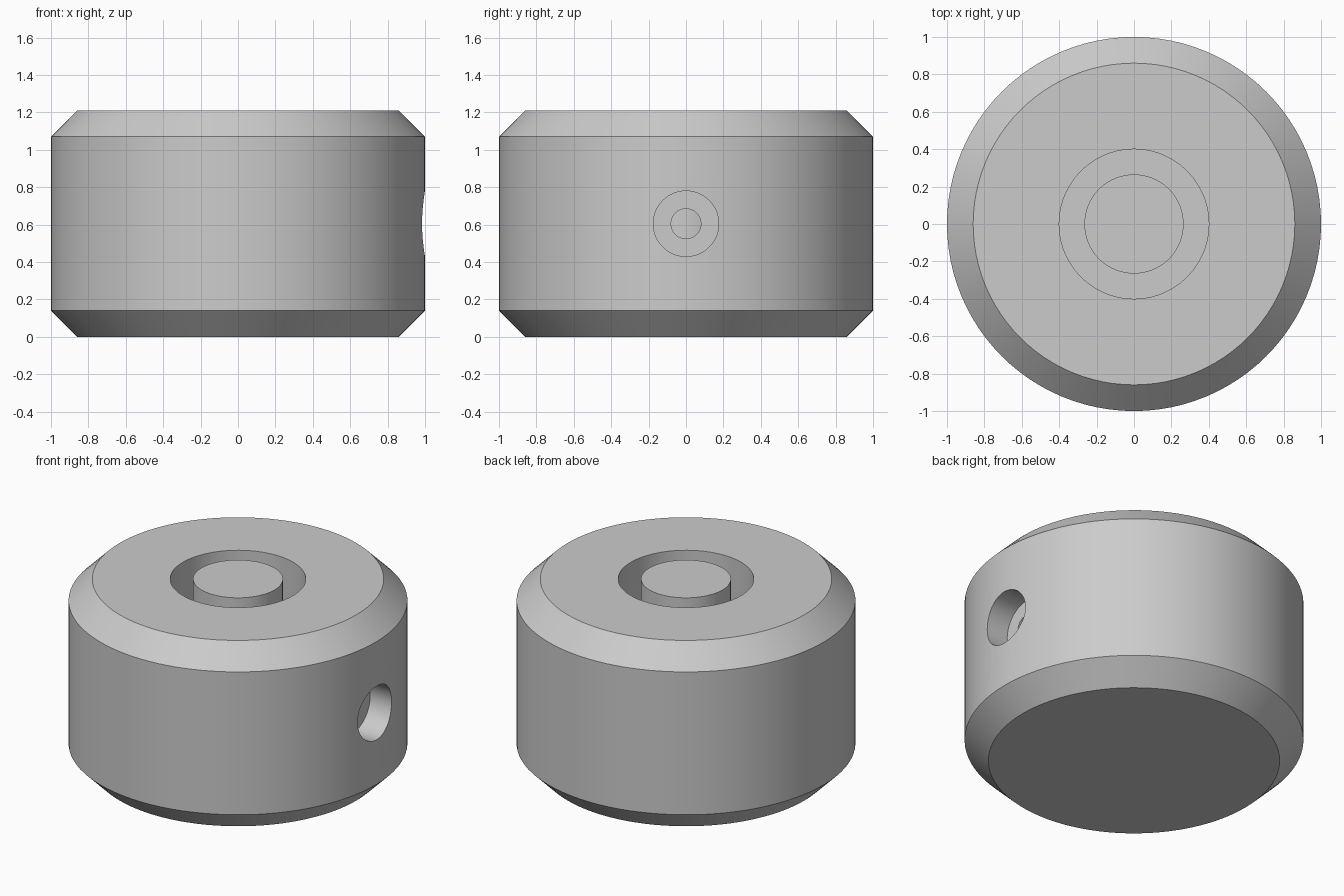
import bpy
import bmesh
from math import pi, radians
from mathutils import Matrix

cube = bpy.data.objects.get("Cube")
if cube:
    bpy.data.objects.remove(cube, do_unlink=True)

SEGMENTS = 96
GROOVE_FLOOR = 0.4
PORT_HEIGHT = 0.605

# Single machined metal colour
metal = bpy.data.materials.new("light grey metal")
metal.use_nodes = True
grey = (0.6, 0.6, 0.6, 1)
metal.diffuse_color = grey
metal.node_tree.nodes["Principled BSDF"].inputs["Base Color"].default_value = grey


def add_object(name, bm):
    mesh = bpy.data.meshes.new(name)
    bm.to_mesh(mesh)
    bm.free()
    obj = bpy.data.objects.new(name, mesh)
    bpy.context.collection.objects.link(obj)
    mesh.materials.append(metal)
    return obj


def lathe(name, profile):
    """Turn an (r, z) profile around the z axis."""
    bm = bmesh.new()
    verts = [bm.verts.new((r, 0, z)) for r, z in profile]
    edges = [bm.edges.new(pair) for pair in zip(verts, verts[1:])]
    bmesh.ops.spin(bm, geom=verts + edges, axis=(0, 0, 1), cent=(0, 0, 0),
                   angle=2 * pi, steps=SEGMENTS, use_merge=True)
    bmesh.ops.remove_doubles(bm, verts=bm.verts, dist=1e-5)
    bmesh.ops.recalc_face_normals(bm, faces=bm.faces)
    return add_object(name, bm)


def drill(target, radius, x_start, x_end):
    """Bore a round hole along x at the port height."""
    bm = bmesh.new()
    place = (Matrix.Translation(((x_start + x_end) / 2, 0, PORT_HEIGHT))
             @ Matrix.Rotation(pi / 2, 4, 'Y'))
    bmesh.ops.create_cone(bm, cap_ends=True, segments=64, radius1=radius,
                          radius2=radius, depth=x_end - x_start, matrix=place)
    cutter = add_object("drill_cutter", bm)
    cutter.hide_render = True
    cut = target.modifiers.new("drill", 'BOOLEAN')
    cut.operation = 'DIFFERENCE'
    cut.solver = 'EXACT'
    cut.object = cutter
    bpy.context.view_layer.objects.active = target
    bpy.ops.object.modifier_apply(modifier=cut.name)
    bpy.data.objects.remove(cutter, do_unlink=True)


# Chamfered body with a ring groove around a flush centre post
body = lathe("body", [
    (0, 0), (0.86, 0), (1, 0.14), (1, 1.07), (0.86, 1.21),
    (0.4, 1.21), (0.4, GROOVE_FLOOR), (0.265, GROOVE_FLOOR),
    (0.265, 1.21), (0, 1.21)])

# Stepped side port leading into the groove
drill(body, 0.175, 0.83, 1.2)
drill(body, 0.08, 0.34, 1.1)

bpy.ops.object.select_all(action='DESELECT')
body.select_set(True)
bpy.context.view_layer.objects.active = body
bpy.ops.object.shade_smooth_by_angle(angle=radians(25))
